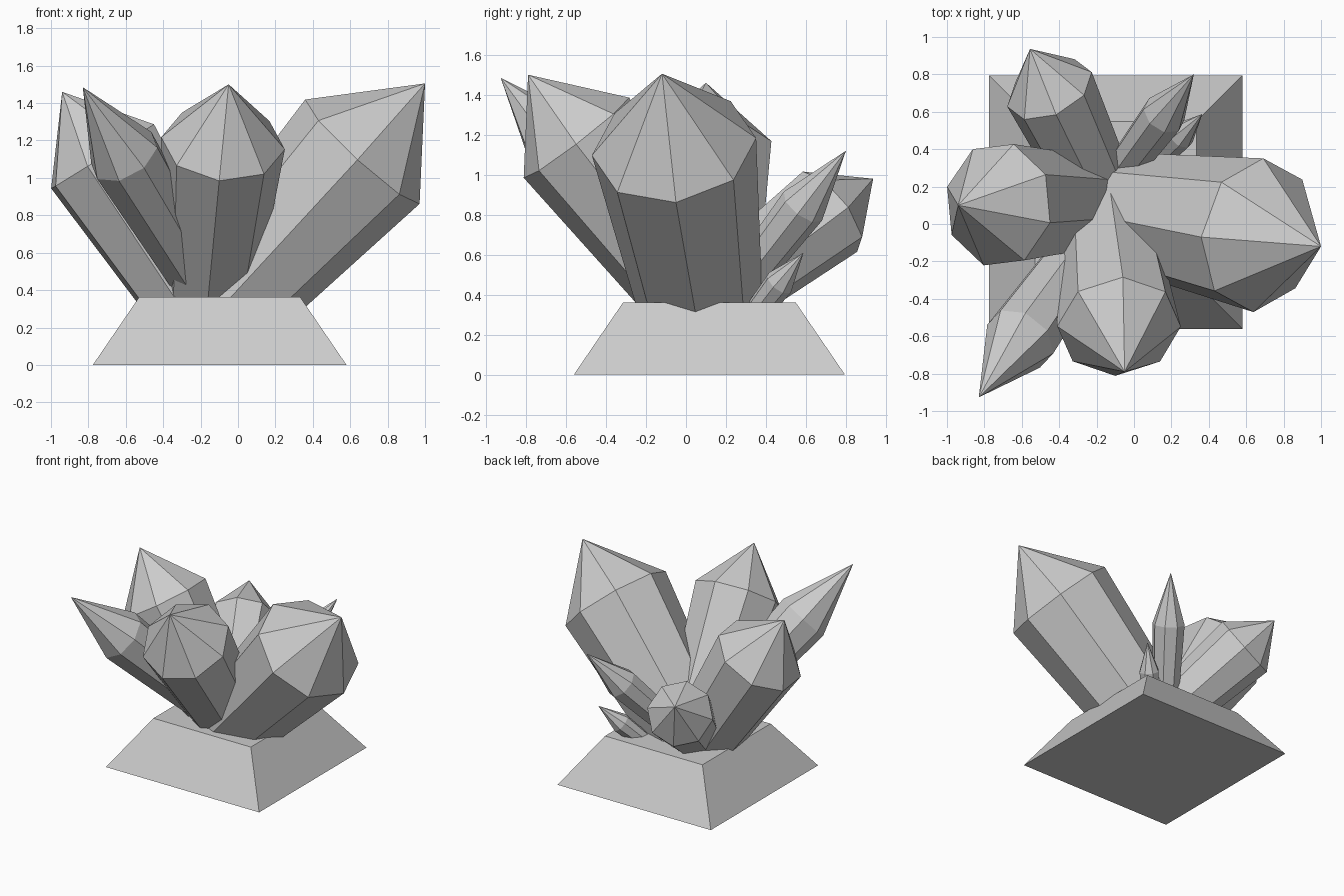
import bpy, bmesh, math
from mathutils import Vector

if "Cube" in bpy.data.objects:
    bpy.data.objects.remove(bpy.data.objects["Cube"])

SIDES = 8


def make_object(name, bm):
    bmesh.ops.recalc_face_normals(bm, faces=bm.faces)
    mesh = bpy.data.meshes.new(name)
    bm.to_mesh(mesh)
    bm.free()
    obj = bpy.data.objects.new(name, mesh)
    bpy.context.collection.objects.link(obj)
    return obj


def crystal(name, tip, shoulder, radius, ref, foot_z=0.26, taper=0.73):
    """Eight-sided shaft widening to a shoulder, then a point; ref fixes the roll."""
    tip, mid = Vector(tip), Vector(shoulder)
    axis = (tip - mid).normalized()
    u = Vector(ref) - mid
    u = (u - axis * u.dot(axis)).normalized()
    v = axis.cross(u)
    foot = mid - axis * ((mid.z - foot_z) / axis.z)
    bm = bmesh.new()

    def ring(c, r):
        angles = [2 * math.pi * i / SIDES for i in range(SIDES)]
        return [bm.verts.new(c + (u * math.cos(a) + v * math.sin(a)) * r) for a in angles]

    low, high, top = ring(foot, radius * taper), ring(mid, radius), bm.verts.new(tip)
    bm.faces.new(low)
    for i in range(SIDES):
        j = (i + 1) % SIDES
        bm.faces.new((low[i], low[j], high[j], high[i]))
        bm.faces.new((high[i], high[j], top))
    return make_object(name, bm)


# Square tapered base
bm = bmesh.new()
bmesh.ops.create_cone(bm, cap_ends=True, segments=4, radius1=0.678 * math.sqrt(2),
                      radius2=0.431 * math.sqrt(2), depth=0.362)
for vert in bm.verts:
    x, y, z = vert.co
    c = math.sqrt(0.5)
    vert.co = ((x - y) * c - 0.098, (x + y) * c + 0.117, z + 0.181)
make_object("base", bm)

# Wide crystals
crystal("crystal_right", (1.0, -0.12, 1.505), (0.665, -0.06, 1.14), 0.414, (0.36, -0.07, 1.42))
crystal("crystal_front", (-0.05, -0.79, 1.50), (-0.08, -0.548, 1.185), 0.332, (-0.10, -0.81, 0.99))
crystal("crystal_left", (-0.94, 0.10, 1.46), (-0.724, 0.103, 1.115), 0.338, (-1.0, 0.20, 0.94))
crystal("crystal_back_left", (-0.556, 0.936, 0.98), (-0.452, 0.72, 0.815), 0.245, (-0.41, 0.565, 1.03))

# Slender crystals
crystal("crystal_front_left", (-0.83, -0.927, 1.485), (-0.608, -0.615, 1.12), 0.197, (-0.62, -0.72, 0.98))
crystal("crystal_back_right", (0.32, 0.80, 1.12), (0.16, 0.585, 0.843), 0.12, (0.06, 0.61, 0.88))
crystal("crystal_small", (0.365, 0.588, 0.61), (0.25, 0.47, 0.46), 0.075, (0.19, 0.50, 0.48), foot_z=0.2)
